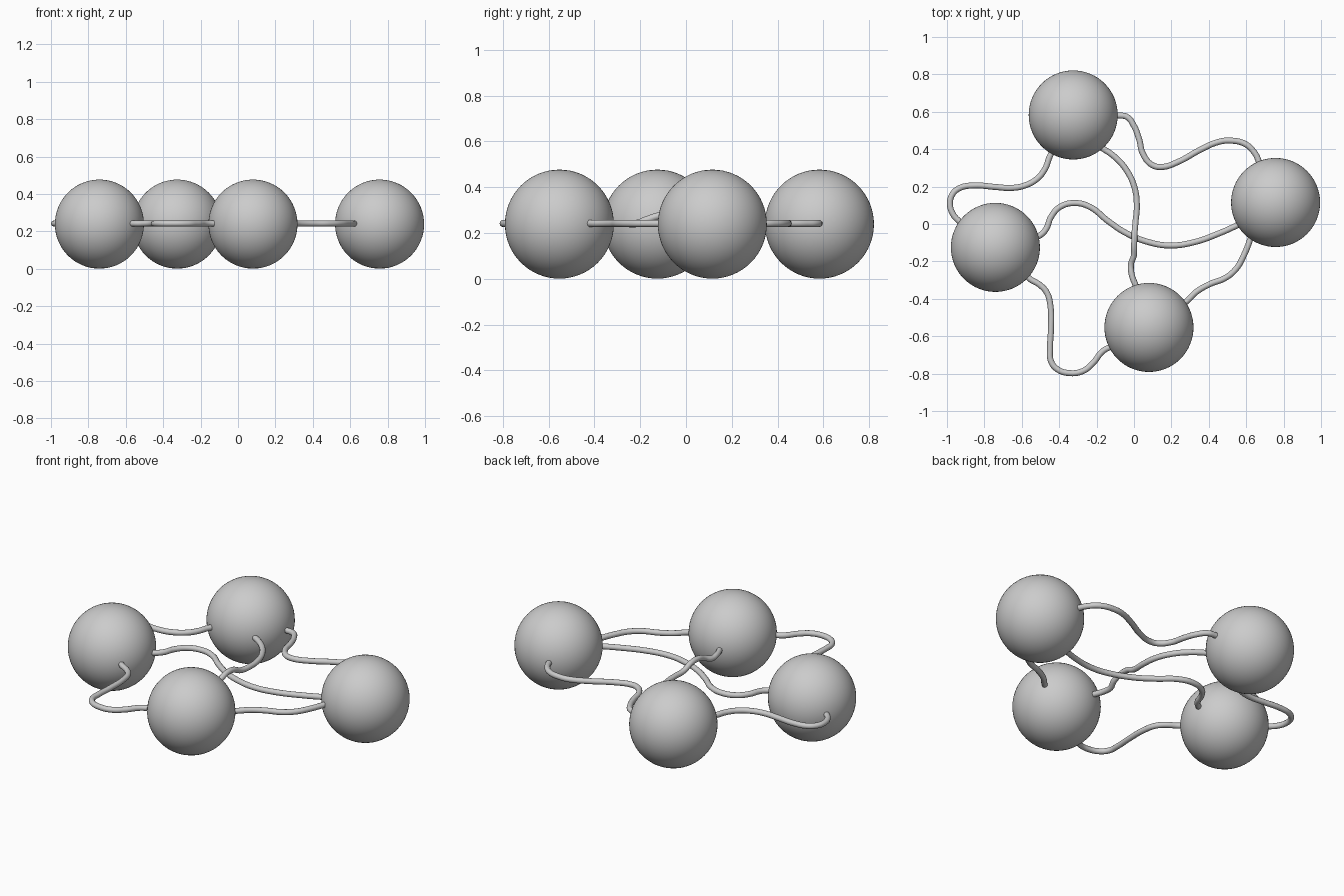
import bpy

Z = 0.239        # height of ball centres and tubes
BALL_R = 0.238
TUBE_R = 0.016


def ball(name, x, y):
    bpy.ops.mesh.primitive_uv_sphere_add(segments=64, ring_count=32, radius=BALL_R, location=(x, y, Z))
    obj = bpy.context.object
    obj.name = name
    bpy.ops.object.shade_smooth()


def tube(name, points):
    """Round tube through (x, y[, lift]) points."""
    cu = bpy.data.curves.new(name, 'CURVE')
    cu.dimensions = '3D'
    cu.bevel_depth = TUBE_R
    cu.bevel_resolution = 4
    cu.resolution_u = 8
    cu.use_fill_caps = True
    sp = cu.splines.new('BEZIER')
    sp.bezier_points.add(len(points) - 1)
    for bp, p in zip(sp.bezier_points, points):
        lift = p[2] if len(p) > 2 else 0.0
        bp.co = (p[0], p[1], Z + 0.003 + lift)
        bp.handle_left_type = bp.handle_right_type = 'AUTO'
    obj = bpy.data.objects.new(name, cu)
    bpy.context.collection.objects.link(obj)


# Four balls
ball("ball_back", -0.325, 0.583)
ball("ball_left", -0.741, -0.125)
ball("ball_front", 0.080, -0.553)
ball("ball_right", 0.757, 0.115)

# Six wavy connecting tubes
tube("tube_back_right", [
    (-0.13, 0.58), (-0.08, 0.58), (-0.037, 0.572), (0.0, 0.524), (0.027, 0.455),
    (0.048, 0.375), (0.096, 0.316), (0.15, 0.305), (0.235, 0.332), (0.353, 0.396),
    (0.449, 0.438), (0.513, 0.446), (0.594, 0.428), (0.645, 0.38), (0.668, 0.332), (0.685, 0.27)])
tube("tube_back_left", [
    (-0.417, 0.42), (-0.449, 0.364), (-0.476, 0.294), (-0.519, 0.241), (-0.583, 0.206),
    (-0.652, 0.193), (-0.743, 0.198), (-0.85, 0.206), (-0.93, 0.193), (-0.97, 0.16),
    (-0.984, 0.107), (-0.968, 0.053), (-0.93, 0.011), (-0.87, -0.03)])
tube("tube_left_right", [
    (-0.56, -0.085), (-0.5, -0.059), (-0.47, -0.027), (-0.444, 0.037), (-0.396, 0.091),
    (-0.316, 0.112), (-0.235, 0.091), (-0.139, 0.016), (-0.043, -0.048), (0.075, -0.096),
    (0.193, -0.115), (0.326, -0.096), (0.46, -0.048), (0.567, 0.0), (0.63, 0.03)])
tube("tube_left_front", [
    (-0.6, -0.25), (-0.556, -0.294), (-0.503, -0.326), (-0.465, -0.369), (-0.446, -0.444),
    (-0.444, -0.561), (-0.449, -0.668), (-0.444, -0.733), (-0.412, -0.775), (-0.348, -0.797),
    (-0.273, -0.786), (-0.219, -0.743), (-0.166, -0.679), (-0.112, -0.652), (-0.07, -0.636)])
tube("tube_front_right", [
    (0.23, -0.45), (0.283, -0.412), (0.332, -0.364), (0.406, -0.321), (0.487, -0.289),
    (0.545, -0.241), (0.588, -0.166), (0.626, -0.07), (0.64, -0.03)])
# This one hops over the left-right tube
tube("tube_back_front", [
    (-0.23, 0.44), (-0.171, 0.406), (-0.102, 0.358), (-0.037, 0.283), (0.005, 0.187),
    (0.015, 0.09), (0.008, 0.01, 0.006), (0.003, -0.05, 0.031), (0.001, -0.11, 0.034),
    (-0.001, -0.17, 0.016), (-0.016, -0.215, 0.0), (-0.013, -0.267), (0.01, -0.332), (0.03, -0.39)])
